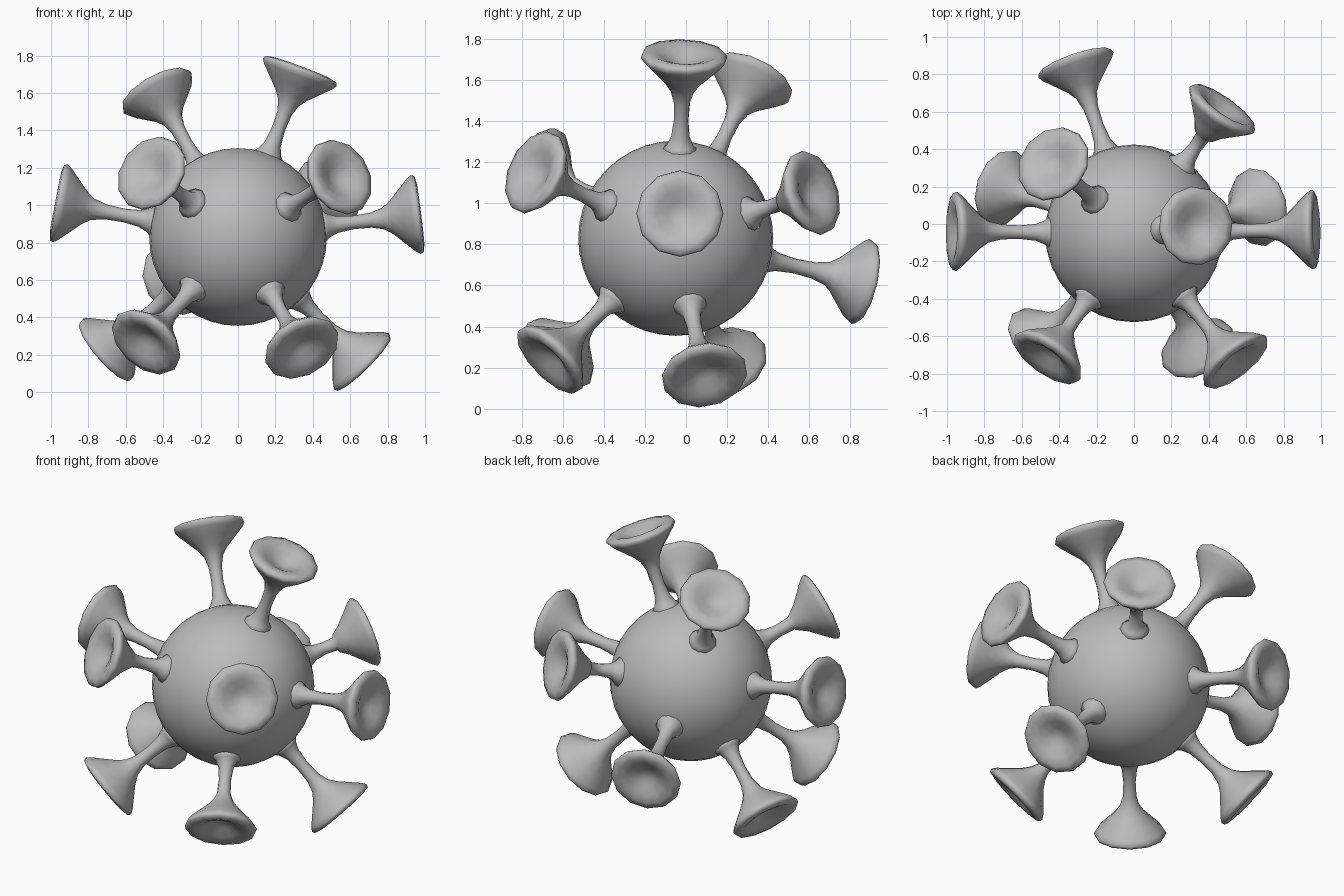
import bpy, bmesh, math
from mathutils import Vector

if "Cube" in bpy.data.objects:
    bpy.data.objects.remove(bpy.data.objects["Cube"])

CENTRE = Vector((0, -0.05, 0.83))
BODY_RADIUS = 0.475
SIDES = 12

grey = bpy.data.materials.new("plain grey")
grey.diffuse_color = (0.5, 0.5, 0.5, 1)
grey.use_nodes = True
grey.node_tree.nodes["Principled BSDF"].inputs["Base Color"].default_value = grey.diffuse_color


def finish(bm, name):
    bmesh.ops.recalc_face_normals(bm, faces=bm.faces)
    for f in bm.faces:
        f.smooth = True
    mesh = bpy.data.meshes.new(name)
    bm.to_mesh(mesh)
    bm.free()
    mesh.materials.append(grey)
    ob = bpy.data.objects.new(name, mesh)
    bpy.context.collection.objects.link(ob)
    return ob


# Round body
bm = bmesh.new()
bmesh.ops.create_uvsphere(bm, u_segments=32, v_segments=20, radius=BODY_RADIUS)
finish(bm, "body").location = CENTRE

# Trumpet profile: radius, and fraction of the way (stem) or offset from the rim (cup)
STEM = [(0.10, -0.06), (0.065, 0.02), (0.045, 0.12), (0.036, 0.30), (0.04, 0.50)]
CUP = [(0.058, -0.175), (0.09, -0.13), (0.145, -0.075), (0.195, -0.025), (0.212, 0.0),
       (0.205, 0.018), (0.165, 0.026), (0.115, 0.008), (0.06, -0.022), (0.025, -0.035)]


def trumpet(index, rim_centre):
    axis = Vector(rim_centre) - CENTRE
    length = axis.length
    reach = length - BODY_RADIUS
    profile = [(r, BODY_RADIUS + t * reach) for r, t in STEM]
    profile += [(r, length + d) for r, d in CUP]
    bm = bmesh.new()
    rings = []
    for r, h in profile:
        rings.append([bm.verts.new((r * math.cos(a), r * math.sin(a), h))
                      for a in (2 * math.pi * i / SIDES for i in range(SIDES))])
    for lower, upper in zip(rings, rings[1:]):
        for i in range(SIDES):
            j = (i + 1) % SIDES
            bm.faces.new((lower[i], lower[j], upper[j], upper[i]))
    bm.faces.new(rings[-1])
    bm.faces.new(rings[0][::-1])
    ob = finish(bm, f"trumpet_spike_{index}")
    ob.location = CENTRE
    ob.rotation_euler = axis.to_track_quat('Z', 'Y').to_euler()


# Rim centres of the spikes around the body
RIMS = [
    (-0.95, -0.04, 1.01), (0.95, -0.03, 0.95),     # left, right
    (-0.43, 0.32, 1.60), (0.33, -0.01, 1.71),      # upper pair
    (-0.46, -0.71, 1.17), (0.54, -0.73, 1.15),     # front, high
    (-0.49, -0.62, 0.27), (0.34, -0.66, 0.24),     # front, low
    (-0.70, 0.19, 0.23), (0.66, 0.09, 0.165),      # lower sides
    (-0.31, 0.85, 0.62), (0.47, 0.61, 1.05),       # back
]
for n, rim in enumerate(RIMS, 1):
    trumpet(n, rim)
